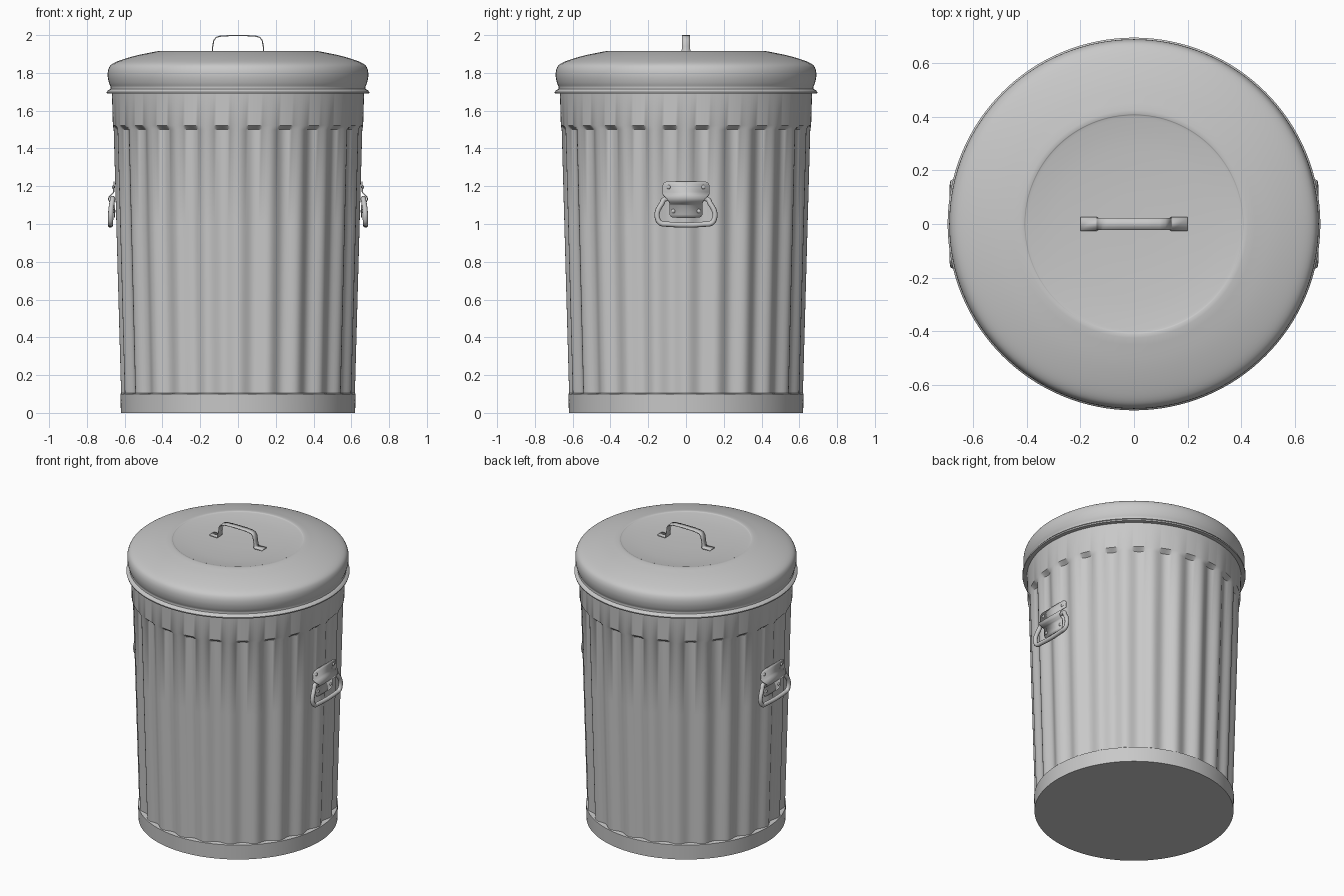
import bpy, bmesh, math
from mathutils import Vector

if "Cube" in bpy.data.objects:
    bpy.data.objects.remove(bpy.data.objects["Cube"])

# Single galvanised steel colour
steel = bpy.data.materials.new("galvanised steel")
steel.use_nodes = True
steel.diffuse_color = (0.58, 0.58, 0.58, 1)
bsdf = next(n for n in steel.node_tree.nodes if n.type == 'BSDF_PRINCIPLED')
bsdf.inputs["Base Color"].default_value = steel.diffuse_color


def activate(ob):
    bpy.ops.object.select_all(action='DESELECT')
    ob.select_set(True)
    bpy.context.view_layer.objects.active = ob


def finish(name, bm, angle=35):
    bmesh.ops.remove_doubles(bm, verts=bm.verts, dist=1e-5)
    bmesh.ops.recalc_face_normals(bm, faces=bm.faces)
    mesh = bpy.data.meshes.new(name)
    bm.to_mesh(mesh)
    bm.free()
    mesh.materials.append(steel)
    ob = bpy.data.objects.new(name, mesh)
    bpy.context.collection.objects.link(ob)
    activate(ob)
    bpy.ops.object.shade_smooth_by_angle(angle=math.radians(angle))
    return ob


def lathe(name, profile, segments, inset=lambda a: 0, angle=35):
    """Revolve (radius, z, flute amount) points; flutes push the wall inward."""
    bm = bmesh.new()
    rings = []
    for r, z, flute in profile:
        ring = []
        for i in range(segments):
            a = math.tau * i / segments
            rad = r - flute * inset(a)
            ring.append(bm.verts.new((rad * math.cos(a), rad * math.sin(a), z)))
        rings.append(ring)
    for lo, hi in zip(rings, rings[1:]):
        for i in range(segments):
            j = (i + 1) % segments
            bm.faces.new((lo[i], lo[j], hi[j], hi[i]))
    return finish(name, bm, angle)


def strip(name, path, thickness, place):
    """Bent sheet metal: path points are (u, z, half width)."""
    bm = bmesh.new()
    pairs = [[bm.verts.new(place(u, s * w, z)) for s in (-1, 1)] for u, z, w in path]
    for a, b in zip(pairs, pairs[1:]):
        bm.faces.new((a[0], a[1], b[1], b[0]))
    ob = finish(name, bm, 50)
    mod = ob.modifiers.new("thickness", 'SOLIDIFY')
    mod.thickness = thickness
    mod.offset = 0
    return ob


def smooth_path(points, steps=4):
    """Catmull-Rom sampling through the given points."""
    pts = [Vector(p) for p in points]
    pts = [2 * pts[0] - pts[1]] + pts + [2 * pts[-1] - pts[-2]]
    out = []
    for a, b, c, d in zip(pts, pts[1:], pts[2:], pts[3:]):
        for k in range(steps):
            t = k / steps
            out.append(0.5 * (2 * b + (c - a) * t + (2 * a - 5 * b + 4 * c - d) * t * t
                              + (3 * b - a - 3 * c + d) * t ** 3))
    return out + [pts[-2]]


# Fluted, slightly tapered can
def wall(z):
    return 0.62 + 0.028 * z


flutes = 24
rows = [(0, 0), (0.1, 0), (0.104, 1), (0.5, 1), (1, 1), (1.5, 1), (1.522, 0), (1.72, 0)]
lathe("can_body", [(0, 0, 0)] + [(wall(z), z, f) for z, f in rows], flutes * 12,
      lambda a: 0.004 + 0.013 * (1 - math.cos(flutes * a)))

# Lid: rolled lip, rounded shoulder, shallow dished centre
lip = [(0.655, 1.69), (0.694, 1.69), (0.696, 1.698), (0.688, 1.708), (0.676, 1.714)]
shoulder = smooth_path([(0.674, 1.725), (0.684, 1.75), (0.69, 1.785), (0.686, 1.82),
                        (0.668, 1.846), (0.62, 1.868), (0.53, 1.894), (0.425, 1.915)])
dish = smooth_path([(0.41, 1.915), (0.395, 1.911), (0.3, 1.9), (0.15, 1.892), (0, 1.89)])
lathe("lid", [(p[0], p[1], 0) for p in lip + shoulder + dish], 128)

# Lid handle: bent strap with two wider feet
half = [(0.2, 1.898, 0.026), (0.142, 1.896, 0.026), (0.137, 1.905, 0.023),
        (0.134, 1.94, 0.022), (0.128, 1.972, 0.022), (0.116, 1.988, 0.022),
        (0.095, 1.994, 0.022), (0.05, 1.997, 0.022)]
strap = [(-u, z, w) for u, z, w in half] + half[::-1]
strip("lid_handle", strap, 0.006, lambda u, w, z: (u, w, z))

# Side handle parts, built on the left then turned to the right
plate = [(0.657, 1.226, 0.1), (0.657, 1.22, 0.116), (0.657, 1.208, 0.123),
         (0.658, 1.168, 0.125), (0.668, 1.157, 0.123), (0.68, 1.147, 0.115),
         (0.686, 1.133, 0.1), (0.68, 1.118, 0.09), (0.666, 1.108, 0.087),
         (0.655, 1.1, 0.087), (0.654, 1.05, 0.087), (0.654, 1.038, 0.08),
         (0.654, 1.034, 0.07)]
parts = [strip("side_handle_plate", plate, 0.006, lambda u, w, z: (u, w, z))]

curve = bpy.data.curves.new("side_handle_bail", 'CURVE')
curve.dimensions = '3D'
curve.bevel_depth = 0.014
curve.bevel_resolution = 3
curve.resolution_u = 6
side = [(0.664, 0.08, 1.133), (0.664, 0.115, 1.13), (0.668, 0.128, 1.108),
        (0.673, 0.15, 1.068), (0.674, 0.151, 1.03), (0.675, 0.135, 1.005),
        (0.675, 0.1, 0.999)]
loop = side + [(x, -y, z) for x, y, z in reversed(side)]
spline = curve.splines.new('BEZIER')
spline.bezier_points.add(len(loop) - 1)
spline.use_cyclic_u = True
for point, co in zip(spline.bezier_points, loop):
    point.co = co
    point.handle_left_type = point.handle_right_type = 'AUTO'
bail = bpy.data.objects.new("side_handle_bail", curve)
bpy.context.collection.objects.link(bail)
activate(bail)
bpy.ops.object.convert(target='MESH')
bail = bpy.context.object
bail.data.materials.clear()
bail.data.materials.append(steel)
bpy.ops.object.shade_smooth_by_angle(angle=math.radians(60))
parts.append(bail)

# Domed rivets
for x, y, z in [(0.659, 0.092, 1.195), (0.656, 0.068, 1.068)]:
    for s in (-1, 1):
        bm = bmesh.new()
        bmesh.ops.create_uvsphere(bm, u_segments=12, v_segments=8, radius=0.011)
        bmesh.ops.scale(bm, vec=(0.7, 1, 1), verts=bm.verts)
        bmesh.ops.translate(bm, vec=(x, s * y, z), verts=bm.verts)
        parts.append(finish("side_handle_rivet", bm, 60))

for part in parts:
    twin = part.copy()
    twin.name = "right_" + part.name
    part.name = "left_" + part.name
    twin.rotation_euler.z = math.pi
    bpy.context.collection.objects.link(twin)
